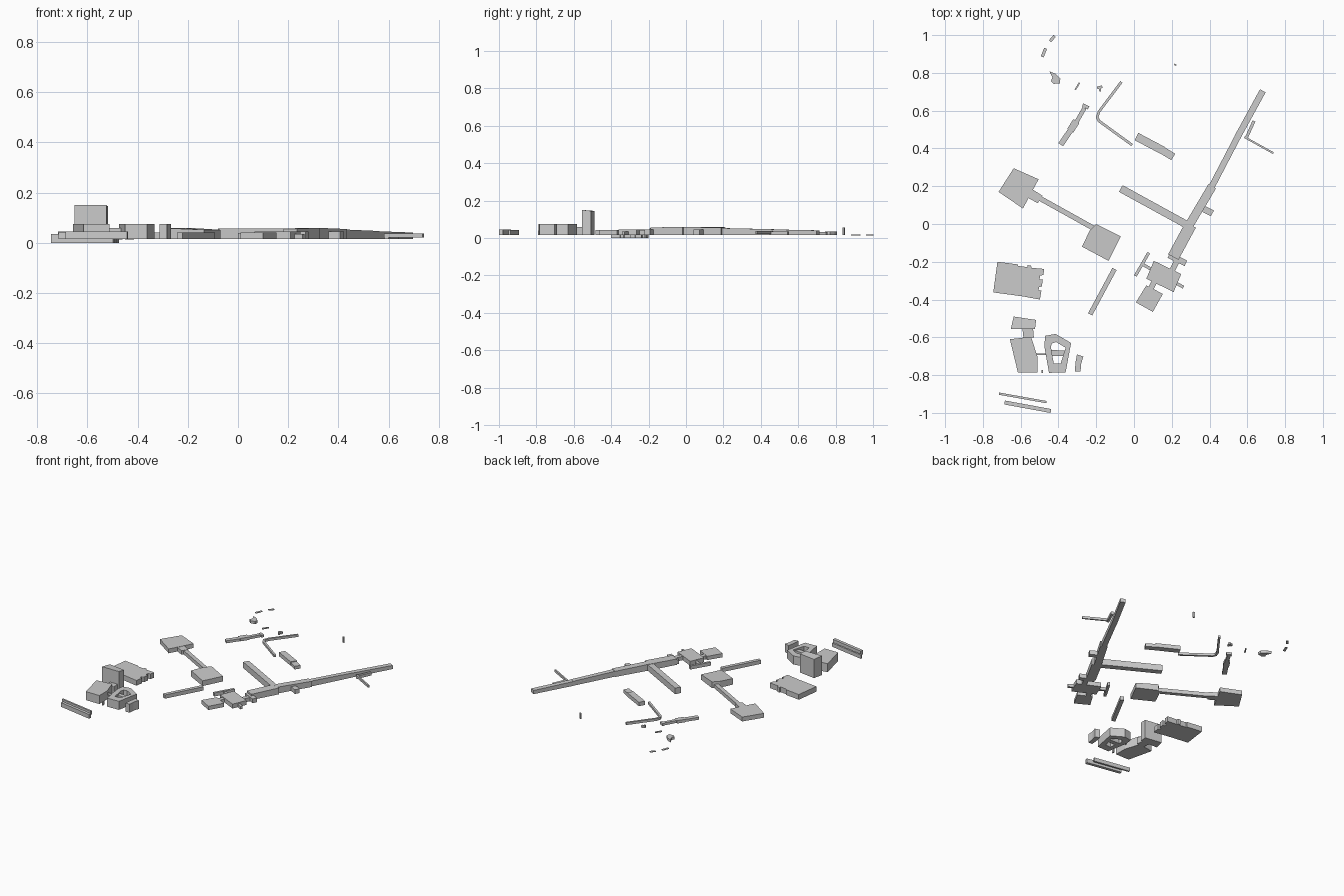
import bpy, bmesh, math
from mathutils import Vector

G = 0.016  # common ground level of most buildings


def prism(name, pts, top, base=G):
    """Extrude a plan outline; top is one height or one height per corner."""
    n = len(pts)
    tops = top if isinstance(top, (list, tuple)) else [top] * n
    bm = bmesh.new()
    lo = [bm.verts.new((x, y, base)) for x, y in pts]
    hi = [bm.verts.new((p[0], p[1], t)) for p, t in zip(pts, tops)]
    bm.faces.new(lo[::-1])
    bm.faces.new(hi)
    for i in range(n):
        j = (i + 1) % n
        bm.faces.new((lo[i], lo[j], hi[j], hi[i]))
    bmesh.ops.recalc_face_normals(bm, faces=bm.faces)
    me = bpy.data.meshes.new(name)
    bm.to_mesh(me)
    bm.free()
    ob = bpy.data.objects.new(name, me)
    bpy.context.collection.objects.link(ob)
    return ob


def wing(name, path, width, top, end_top=None, base=G):
    """Straight or bent building of constant width along a plan path."""
    p = [Vector(q) for q in path]
    left, right = [], []
    for i, q in enumerate(p):
        a = (q - p[i - 1]).normalized() if i else (p[1] - q).normalized()
        b = (p[i + 1] - q).normalized() if i < len(p) - 1 else a
        t = (a + b).normalized()
        off = Vector((-t.y, t.x)) * (width / 2 / max(t.dot(a), 0.4))
        left.append(q + off)
        right.append(q - off)
    e = top if end_top is None else end_top
    h = [top + (e - top) * i / (len(p) - 1) for i in range(len(p))]
    return prism(name, right + left[::-1], h + h[::-1], base)


# long concourse with its side pier and stubs
wing("concourse_lower", [(0.208, -0.175), (0.30, -0.005)], 0.062, 0.056, 0.06)
wing("concourse_middle", [(0.29, -0.01), (0.414, 0.20)], 0.046, 0.06, 0.055)
wing("concourse_upper", [(0.41, 0.195), (0.55, 0.463)], 0.033, 0.053, 0.047)
wing("concourse_end", [(0.545, 0.455), (0.682, 0.705)], 0.034, 0.046, 0.041)
wing("side_pier", [(-0.07, 0.188), (0.30, -0.015)], 0.04, 0.058)
wing("concourse_stub", [(0.35, 0.09), (0.415, 0.056)], 0.034, 0.045)
wing("concourse_annex", [(0.592, 0.45), (0.635, 0.545)], 0.016, 0.036)
wing("thin_bridge", [(0.585, 0.46), (0.738, 0.375)], 0.010, 0.038, base=0.022)

# south cluster at the foot of the concourse
wing("south_gatehouse", [(0.185, -0.165), (0.275, -0.208)], 0.032, 0.045)
wing("south_link", [(0.235, -0.18), (0.195, -0.26)], 0.03, 0.042)
prism("south_block", [(0.105, -0.195), (0.25, -0.265), (0.21, -0.36), (0.065, -0.29)], 0.046)
prism("south_hall", [(0.065, -0.325), (0.153, -0.37), (0.10, -0.465), (0.01, -0.415)], 0.042)
wing("south_neck", [(0.115, -0.29), (0.085, -0.35)], 0.03, 0.04)
wing("south_west_bar", [(0.078, -0.152), (0.007, -0.275)], 0.016, 0.04)
wing("south_west_link", [(0.04, -0.21), (0.10, -0.245)], 0.016, 0.036)
wing("south_east_link", [(0.21, -0.305), (0.262, -0.335)], 0.016, 0.036)

# two square halls joined by a corridor
prism("west_hall", [(-0.637, 0.295), (-0.505, 0.237), (-0.588, 0.082), (-0.717, 0.17)], 0.046)
prism("west_lobby", [(-0.54, 0.185), (-0.485, 0.15), (-0.51, 0.11), (-0.56, 0.138)], 0.044)
wing("hall_corridor", [(-0.50, 0.137), (-0.20, -0.03)], 0.027, 0.042)
prism("middle_hall", [(-0.20, 0.0), (-0.07, -0.065), (-0.135, -0.195), (-0.275, -0.12), (-0.235, -0.035)],
      [0.06, 0.052, 0.052, 0.058, 0.06])
wing("long_shed", [(-0.103, -0.238), (-0.232, -0.478)], 0.025, 0.042)

# low parking deck with notched edges
prism("parking_deck", [(-0.723, -0.20), (-0.615, -0.214), (-0.613, -0.222), (-0.565, -0.228),
                       (-0.563, -0.218), (-0.545, -0.22), (-0.543, -0.232), (-0.475, -0.238),
                       (-0.48, -0.27), (-0.497, -0.273), (-0.50, -0.293), (-0.483, -0.295),
                       (-0.488, -0.33), (-0.503, -0.335), (-0.505, -0.35), (-0.49, -0.352),
                       (-0.498, -0.40), (-0.59, -0.383), (-0.745, -0.362)], 0.036, 0.0)

# tower and its podium
prism("tower", [(-0.637, -0.49), (-0.518, -0.508), (-0.524, -0.555), (-0.652, -0.555)],
      [0.145, 0.145, 0.15, 0.15])
prism("tower_neck", [(-0.592, -0.54), (-0.535, -0.545), (-0.53, -0.60), (-0.585, -0.605)], 0.06)
prism("tower_podium", [(-0.657, -0.61), (-0.545, -0.597), (-0.512, -0.70), (-0.512, -0.785),
                       (-0.615, -0.785)], 0.075)
wing("podium_bridge", [(-0.515, -0.69), (-0.46, -0.688)], 0.008, 0.06, base=0.045)
wing("podium_kiosk", [(-0.485, -0.772), (-0.485, -0.79)], 0.008, 0.04)

# courtyard block: ring of wings with cross wings
ring = [(-0.47, -0.592), (-0.415, -0.582), (-0.333, -0.63), (-0.362, -0.785), (-0.45, -0.788), (-0.475, -0.645)]
inner = [(-0.435, -0.632), (-0.412, -0.625), (-0.362, -0.655), (-0.388, -0.738), (-0.425, -0.738), (-0.44, -0.652)]
for i in range(6):
    j = (i + 1) % 6
    prism(f"courtyard_wing_{i + 1}", [ring[i], ring[j], inner[j], inner[i]], 0.075)
wing("courtyard_cross_wing", [(-0.445, -0.682), (-0.36, -0.685)], 0.03, 0.065)
prism("curved_annex", [(-0.302, -0.69), (-0.268, -0.702), (-0.28, -0.74), (-0.283, -0.782),
                       (-0.313, -0.782), (-0.31, -0.735)], 0.075)

# parallel sheds on the south edge
wing("edge_shed_narrow", [(-0.715, -0.898), (-0.463, -0.943)], 0.012, 0.042)
wing("edge_shed_wide", [(-0.685, -0.945), (-0.44, -0.99)], 0.021, 0.045)

# north hangars and bent covered way
wing("north_hangar", [(0.013, 0.463), (0.155, 0.388)], 0.043, 0.043)
wing("north_hangar_end", [(0.15, 0.39), (0.208, 0.355)], 0.04, 0.038)
wing("covered_way", [(-0.067, 0.752), (-0.185, 0.595), (-0.195, 0.565), (-0.185, 0.545),
                     (-0.01, 0.418)], 0.014, 0.032)

# north-west terrace
wing("terrace_south", [(-0.388, 0.42), (-0.33, 0.505)], 0.03, 0.033)
wing("terrace_middle", [(-0.337, 0.495), (-0.305, 0.545)], 0.038, 0.036)
wing("terrace_north", [(-0.31, 0.53), (-0.262, 0.615)], 0.022, 0.033)
wing("terrace_cap", [(-0.272, 0.63), (-0.24, 0.615)], 0.018, 0.033)

# scattered small northern buildings
wing("small_wall", [(-0.312, 0.71), (-0.288, 0.748)], 0.008, 0.024)
wing("small_hut", [(-0.195, 0.72), (-0.168, 0.727)], 0.014, 0.03)
wing("small_hut_wing", [(-0.185, 0.727), (-0.178, 0.702)], 0.010, 0.026)
prism("north_house", [(-0.447, 0.808), (-0.415, 0.795), (-0.39, 0.77), (-0.392, 0.745),
                      (-0.425, 0.742), (-0.44, 0.755), (-0.432, 0.775)], 0.034)
wing("north_slab_a", [(-0.486, 0.885), (-0.468, 0.93)], 0.016, 0.018, base=0.014)
wing("north_slab_b", [(-0.445, 0.967), (-0.42, 0.996)], 0.016, 0.018, base=0.014)
wing("north_mast", [(0.212, 0.846), (0.224, 0.84)], 0.008, 0.055)
